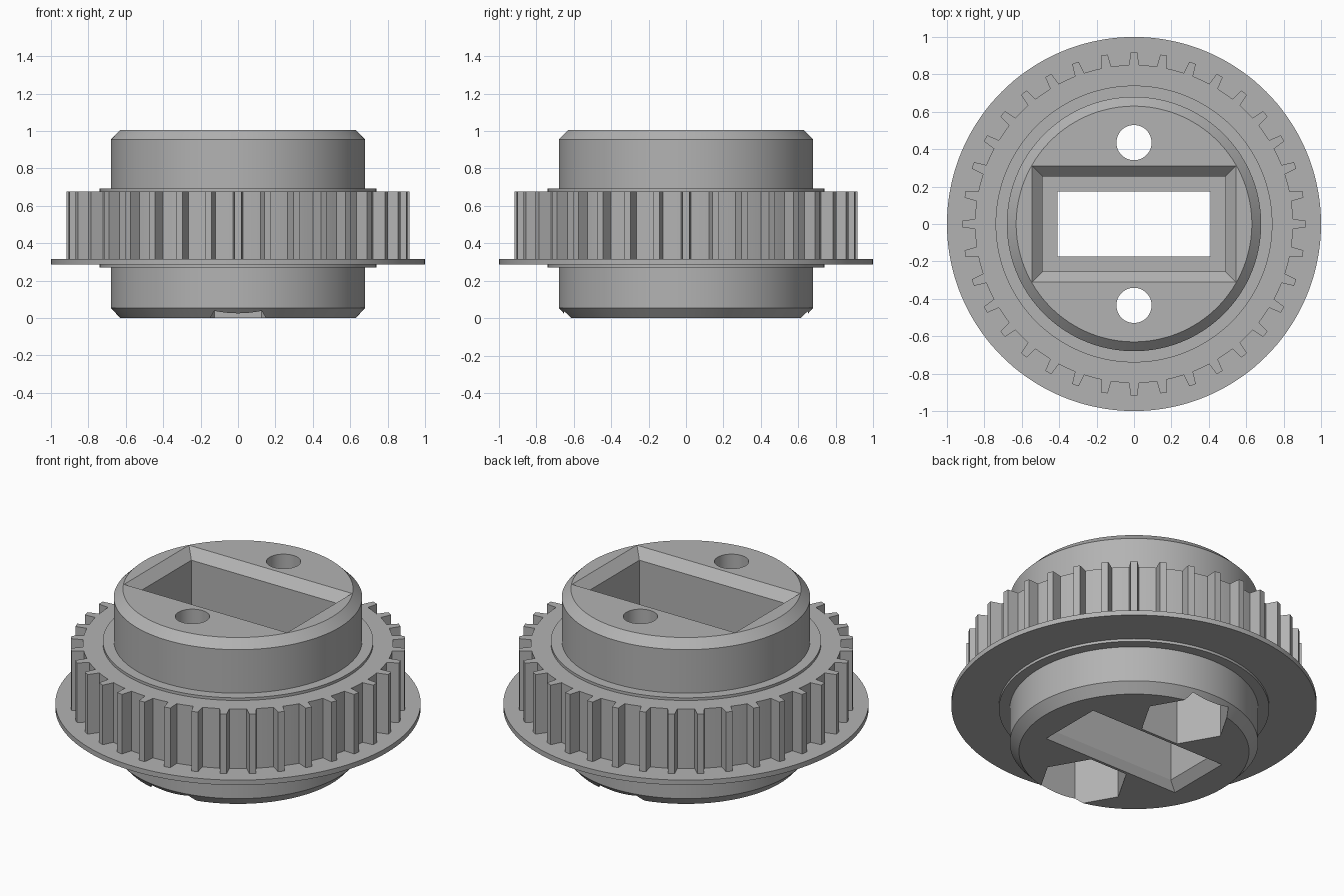
import bpy, bmesh
from math import sin, cos, pi, radians

cube = bpy.data.objects.get("Cube")
if cube:
    bpy.data.objects.remove(cube, do_unlink=True)

grey = bpy.data.materials.new("plain grey")
grey.use_nodes = True
GREY = (0.45, 0.45, 0.45, 1)
grey.diffuse_color = GREY
grey.node_tree.nodes["Principled BSDF"].inputs["Base Color"].default_value = GREY


def new_object(name, bm):
    bmesh.ops.recalc_face_normals(bm, faces=bm.faces[:])
    mesh = bpy.data.meshes.new(name)
    bm.to_mesh(mesh)
    bm.free()
    mesh.materials.append(grey)
    obj = bpy.data.objects.new(name, mesh)
    bpy.context.collection.objects.link(obj)
    return obj


def loft(name, rings, closed=False):
    """Skin equal-length rings of points; cap the ends or close the loop."""
    bm = bmesh.new()
    loops = [[bm.verts.new(p) for p in ring] for ring in rings]
    n = len(loops[0])
    pairs = list(zip(loops, loops[1:]))
    if closed:
        pairs.append((loops[-1], loops[0]))
    else:
        bm.faces.new(loops[0])
        bm.faces.new(loops[-1])
    for a, b in pairs:
        for i in range(n):
            j = (i + 1) % n
            bm.faces.new((a[i], a[j], b[j], b[i]))
    return new_object(name, bm)


def circle(r, z, n=144, y=0):
    return [(r * cos(2 * pi * i / n), y + r * sin(2 * pi * i / n), z) for i in range(n)]


def rect(hx, hy, z):
    return [(-hx, -hy, z), (hx, -hy, z), (hx, hy, z), (-hx, hy, z)]


def smooth(obj):
    bpy.ops.object.select_all(action="DESELECT")
    obj.select_set(True)
    bpy.context.view_layer.objects.active = obj
    bpy.ops.object.shade_smooth_by_angle(angle=radians(25))


# Hub with chamfered ends, shoulder rings and thin flange
profile = [(0.63, 0), (0.68, 0.055), (0.68, 0.27), (0.74, 0.27), (0.74, 0.286),
           (1, 0.286), (1, 0.316), (0.74, 0.316), (0.74, 0.692), (0.68, 0.692),
           (0.68, 0.955), (0.63, 1.005)]
hub = loft("hub", [circle(r, z) for r, z in profile])

# Cutters: stepped slot with chamfered mouths, bolt holes, hexagonal nut pockets
cutters = [
    loft("slot_cutter", [rect(0.51, 0.225, -0.05), rect(0.41, 0.175, 0.05),
                         rect(0.41, 0.175, 0.4), rect(0.49, 0.255, 0.4),
                         rect(0.49, 0.255, 0.95), rect(0.59, 0.355, 1.05)])]
for side in (-1, 1):
    y = 0.435 * side
    cutters.append(loft("bolt_cutter", [circle(0.094, z, 48, y) for z in (0.2, 1.1)]))
    cutters.append(loft("nut_cutter", [circle(0.252, z, 6, y) for z in (-0.1, 0.38)]))

bpy.context.view_layer.objects.active = hub
for cutter in cutters:
    cutter.hide_render = True
    mod = hub.modifiers.new("cut", "BOOLEAN")
    mod.operation = "DIFFERENCE"
    mod.solver = "EXACT"
    mod.object = cutter
    bpy.ops.object.modifier_apply(modifier=mod.name)
    bpy.data.objects.remove(cutter, do_unlink=True)
smooth(hub)

# Toothed ring sitting on the flange
TEETH = 36
pitch = 2 * pi / TEETH
tooth = [(0.85, -0.031), (0.917, -0.02), (0.917, 0.02), (0.85, 0.031),
         (0.85, pitch * 0.4), (0.85, pitch * 0.6)]
outline = [(r, k * pitch + a) for k in range(TEETH) for r, a in tooth]


def ring(z, inner=None):
    return [((inner or r) * cos(a), (inner or r) * sin(a), z) for r, a in outline]


gear = loft("toothed_ring", [ring(0.31), ring(0.676), ring(0.676, 0.73), ring(0.31, 0.73)],
            closed=True)
smooth(gear)
